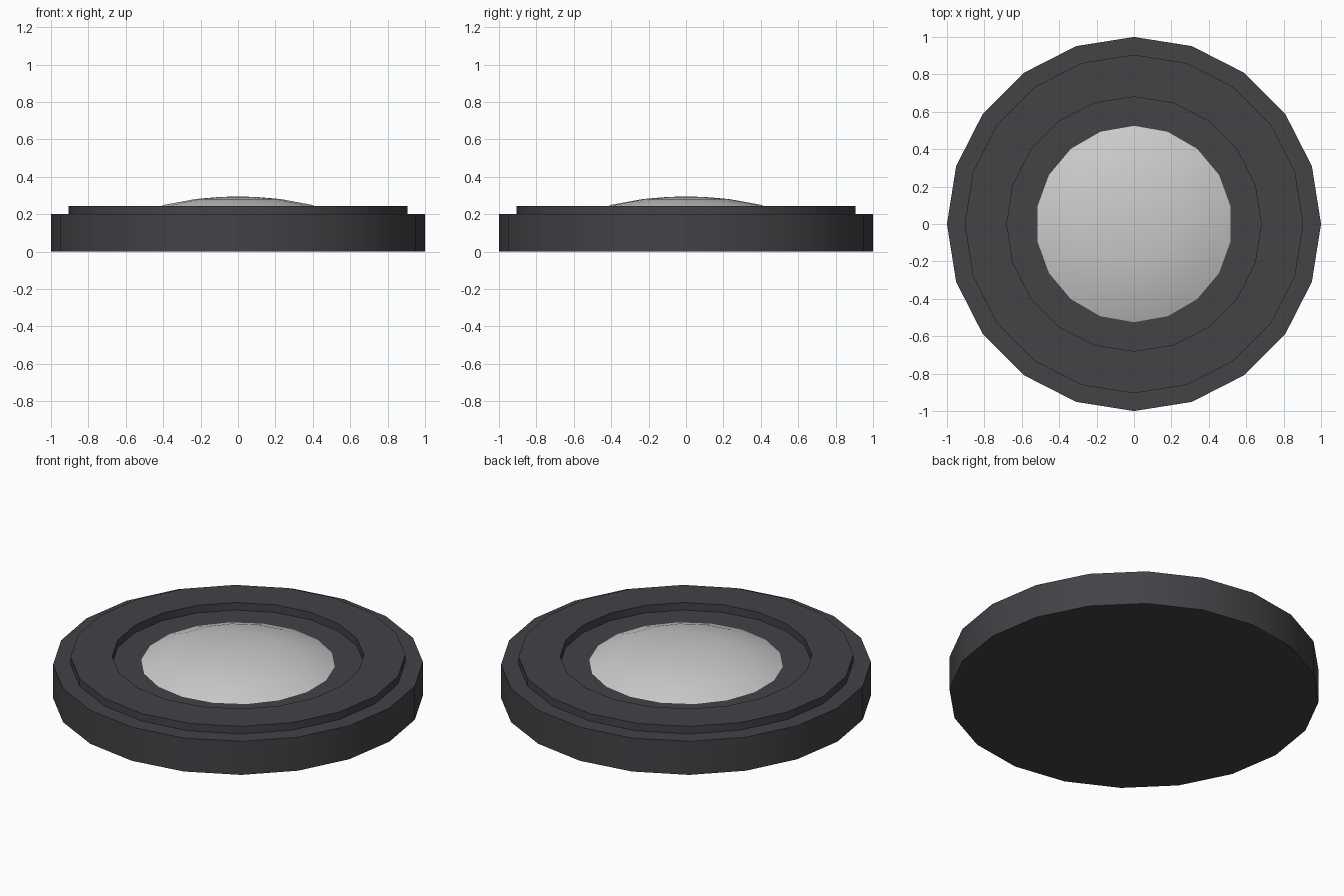
import bpy
import bmesh
from math import cos, sin, pi, radians

if "Cube" in bpy.data.objects:
    bpy.data.objects.remove(bpy.data.objects["Cube"], do_unlink=True)


def material(name, rgb):
    mat = bpy.data.materials.new(name)
    mat.use_nodes = True
    mat.diffuse_color = (*rgb, 1)
    mat.node_tree.nodes["Principled BSDF"].inputs["Base Color"].default_value = (*rgb, 1)
    return mat


def lathe(name, profile, sides, mat, start=0, closed=False):
    """Turn a (radius, height) profile about z; open ends are capped or meet at the axis."""
    bm = bmesh.new()
    rings = []
    for r, z in profile:
        if r == 0:
            rings.append([bm.verts.new((0, 0, z))] * sides)
        else:
            angles = [start + 2 * pi * i / sides for i in range(sides)]
            rings.append([bm.verts.new((r * cos(a), r * sin(a), z)) for a in angles])
    pairs = list(zip(rings, rings[1:]))
    if closed:
        pairs.append((rings[-1], rings[0]))
    for low, high in pairs:
        for i in range(sides):
            j = (i + 1) % sides
            corners = dict.fromkeys((low[i], low[j], high[j], high[i]))
            bm.faces.new(list(corners))
    if not closed:
        for ring in (rings[0], rings[-1]):
            if len(set(ring)) > 1:
                bm.faces.new(ring)
    bmesh.ops.recalc_face_normals(bm, faces=bm.faces)
    mesh = bpy.data.meshes.new(name)
    bm.to_mesh(mesh)
    bm.free()
    mesh.materials.append(mat)
    obj = bpy.data.objects.new(name, mesh)
    bpy.context.collection.objects.link(obj)
    bpy.ops.object.select_all(action="DESELECT")
    obj.select_set(True)
    bpy.context.view_layer.objects.active = obj
    bpy.ops.object.shade_smooth_by_angle(angle=radians(30))
    return obj


dark = material("dark_grey", (0.056, 0.054, 0.062))
light = material("light_grey", (0.6, 0.6, 0.6))

# Thick round base
lathe("base", [(1, 0), (1, 0.2)], 20, dark)

# Raised flat ring on the base
lathe("raised_ring", [(0.68, 0.19), (0.905, 0.19), (0.905, 0.245), (0.68, 0.245)],
      20, dark, closed=True)

# Shallow dome lens in the middle
lathe("dome_lens", [(0.53, 0.198), (0.4, 0.25), (0.23, 0.281), (0.1, 0.292), (0, 0.295)],
      18, light, start=pi / 2)
